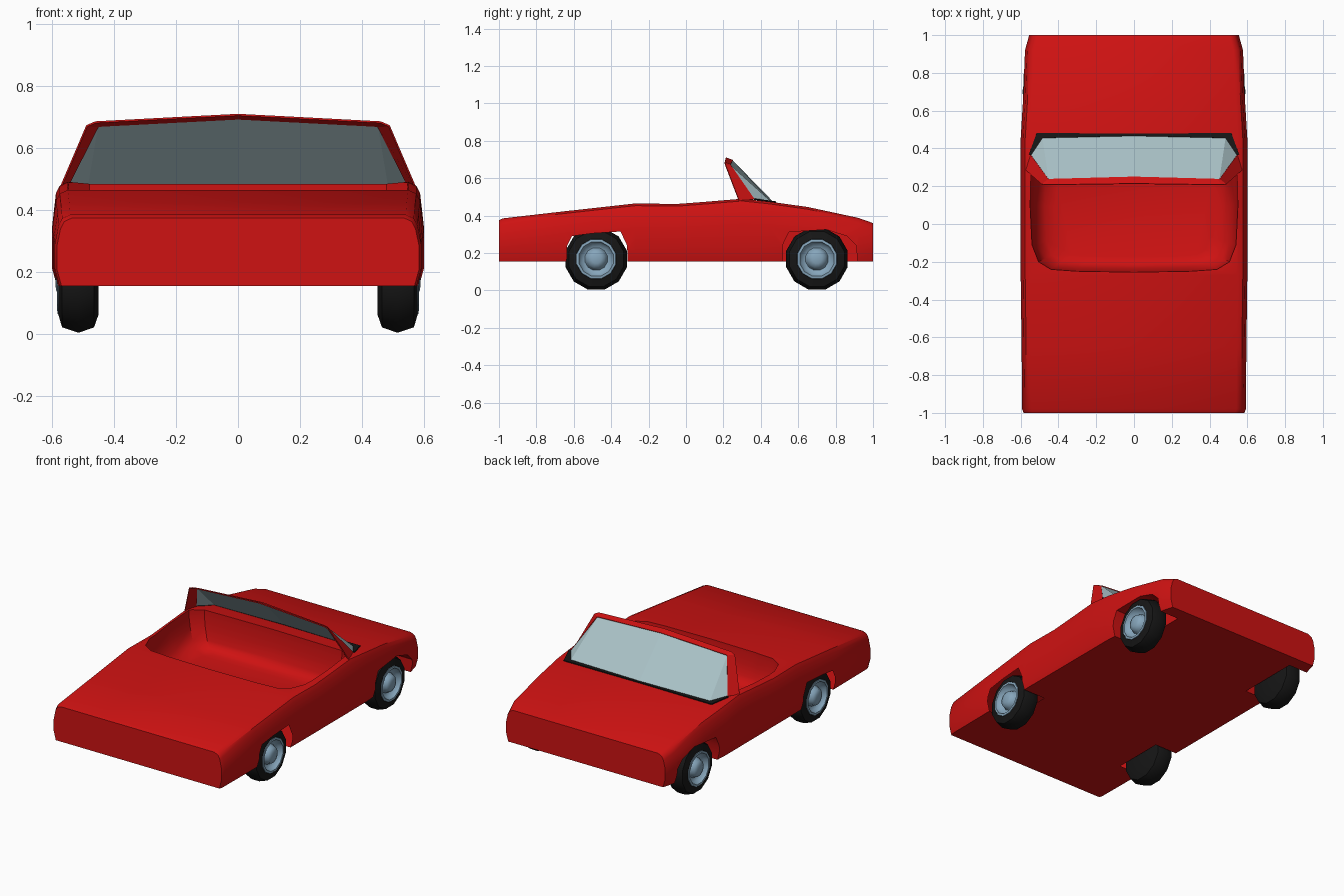
import bpy, bmesh, math

if "Cube" in bpy.data.objects:
    bpy.data.objects.remove(bpy.data.objects["Cube"])


def material(name, rgb):
    m = bpy.data.materials.new(name)
    m.diffuse_color = (*rgb, 1)
    m.use_nodes = True
    m.node_tree.nodes["Principled BSDF"].inputs["Base Color"].default_value = m.diffuse_color
    return m


RED = material("red_paint", (0.62, 0.006, 0.006))
BLACK = material("black_rubber", (0.008, 0.008, 0.008))
RIM = material("pale_blue_metal", (0.24, 0.38, 0.5))
GLASS = material("window_glass", (0.4, 0.54, 0.57))


def make(name, verts, faces, mat=None, smooth=None, recalc=True):
    me = bpy.data.meshes.new(name)
    me.from_pydata(verts, [], faces)
    if recalc:
        bm = bmesh.new()
        bm.from_mesh(me)
        bmesh.ops.remove_doubles(bm, verts=bm.verts, dist=1e-5)
        bmesh.ops.recalc_face_normals(bm, faces=bm.faces)
        bm.to_mesh(me)
        bm.free()
    ob = bpy.data.objects.new(name, me)
    bpy.context.collection.objects.link(ob)
    if mat:
        me.materials.append(mat)
    if smooth:
        shade(ob, smooth)
    return ob


def shade(ob, angle):
    bpy.ops.object.select_all(action='DESELECT')
    ob.select_set(True)
    bpy.context.view_layer.objects.active = ob
    bpy.ops.object.shade_smooth_by_angle(angle=math.radians(angle))


def loft(name, rings, **kw):
    """Closed rings joined in order, with capped ends."""
    n = len(rings[0])
    verts = [p for r in rings for p in r]
    faces = [(i * n + j, i * n + (j + 1) % n, (i + 1) * n + (j + 1) % n, (i + 1) * n + j)
             for i in range(len(rings) - 1) for j in range(n)]
    faces += [tuple(range(n)), tuple(range((len(rings) - 1) * n, len(rings) * n))]
    return make(name, verts, faces, **kw)


# body: cross-sections along y as (y, half width, top height)
def section(y, w, t):
    half = [(w - 0.015, 0.155), (w, 0.21), (w, 0.155 + (t - 0.155) * 0.58),
            (w - 0.012, t - 0.035), (w - 0.024, t - 0.012), (w - 0.05, t)]
    return [(x, y, z) for x, z in half] + [(-x, y, z) for x, z in reversed(half)]


stations = [(-1.0, 0.585, 0.375), (-0.98, 0.592, 0.385), (-0.65, 0.595, 0.423),
            (-0.27, 0.6, 0.465), (-0.05, 0.6, 0.462), (0.12, 0.6, 0.475), (0.3, 0.6, 0.49),
            (0.45, 0.6, 0.474), (0.65, 0.588, 0.446), (0.92, 0.577, 0.388), (1.0, 0.555, 0.36)]
body = loft("body", [section(*s) for s in stations], mat=RED)

# cockpit cutter: rounded outline shrinking towards the floor
outline = [(0.0, -0.255), (0.3, -0.25), (0.44, -0.24), (0.505, -0.2), (0.54, -0.11),
           (0.55, 0.1), (0.545, 0.29), (0.48, 0.35), (0.0, 0.36)]
loop = outline + [(-x, y) for x, y in reversed(outline[1:-1])]
levels = [(0.55, 1.0), (0.45, 1.0), (0.38, 0.975), (0.31, 0.93), (0.275, 0.86), (0.26, 0.75)]
cutters = [loft("cockpit_cutter",
                [[(x * s, 0.06 + (y - 0.06) * s, z) for x, y in loop] for z, s in levels],
                mat=RED)]

# wheel arch cutters
rear_arch = [(-0.64, 0.1), (-0.635, 0.24), (-0.61, 0.29), (-0.5, 0.305),
             (-0.35, 0.315), (-0.315, 0.24), (-0.31, 0.1)]
front_arch = [(0.515, 0.1), (0.52, 0.25), (0.55, 0.312), (0.75, 0.325),
              (0.86, 0.29), (0.91, 0.24), (0.92, 0.1)]
for label, arch in (("rear", rear_arch), ("front", front_arch)):
    for s in (-1, 1):
        cutters.append(loft(label + "_arch_cutter",
                            [[(s * x, y, z) for y, z in arch] for x in (0.43, 0.7)], mat=RED))

for c in cutters:
    mod = body.modifiers.new("cut", 'BOOLEAN')
    mod.operation = 'DIFFERENCE'
    mod.solver = 'EXACT'
    mod.object = c
bpy.context.view_layer.update()
dg = bpy.context.evaluated_depsgraph_get()
cut_mesh = bpy.data.meshes.new_from_object(body.evaluated_get(dg))
body.modifiers.clear()
body.data = cut_mesh
for c in cutters:
    bpy.data.objects.remove(c)

# rear arches open into the hollow shell
bm = bmesh.new()
bm.from_mesh(body.data)
inner = []
for f in bm.faces:
    p = f.calc_center_median()
    if -0.65 < p.y < -0.3 and abs(p.x) < 0.57 and 0.156 < p.z < 0.33:
        inner.append(f)
bmesh.ops.delete(bm, geom=inner, context='FACES')
bm.to_mesh(body.data)
bm.free()
shade(body, 35)

# windscreen: right half of each edge, mirrored
def strip(name, edge_a, edge_b, mat, thick=0.0):
    """Band between two open edges, mirrored over x = 0."""
    verts, faces, n = [], [], len(edge_a)
    for s in (1, -1):
        o = len(verts)
        verts += [(s * x, y, z) for x, y, z in edge_a + edge_b]
        for i in range(n - 1):
            f = (o + i, o + n + i, o + n + i + 1, o + i + 1)
            faces.append(f if s > 0 else f[::-1])
    ob = make(name, verts, faces, mat=mat)
    if thick:
        m = ob.modifiers.new("thickness", 'SOLIDIFY')
        m.thickness = thick
        m.offset = 0
    return ob


top_c, top_s = (0, 0.25, 0.695), (0.452, 0.237, 0.67)
base_s, base_f, base_c = (0.545, 0.365, 0.487), (0.485, 0.455, 0.474), (0, 0.466, 0.474)
pts = [top_c, top_s, base_s, base_f, base_c]
gv = pts + [(-x, y, z) for x, y, z in pts[1:4]]
make("windscreen_glass", gv, [(0, 4, 3, 1), (1, 3, 2), (0, 5, 7, 4), (5, 6, 7)],
     mat=GLASS, recalc=False)

strip("windscreen_frame",
      [top_c, (0.44, 0.238, 0.672), top_s, base_s],
      [(0, 0.213, 0.708), (0.46, 0.207, 0.684), (0.488, 0.21, 0.672), (0.572, 0.285, 0.475)],
      RED, 0.006)
strip("windscreen_seal",
      [base_s, base_f, base_c],
      [(0.556, 0.37, 0.488), (0.515, 0.482, 0.473), (0, 0.478, 0.473)], BLACK, 0.006)


# wheels: twelve-sided lathed tyre and hub
def lathe(name, profile, side, y, mat, angle):
    n = 12
    rings = []
    for k in range(n):
        a = 2 * math.pi * (k + 0.5) / n
        rings.append([(side * x, y + r * math.sin(a), 0.168 + r * math.cos(a))
                      for x, r in profile])
    m = len(profile)
    verts = [p for r in rings for p in r]
    faces = [(k * m + j, k * m + j + 1, (k + 1) % n * m + j + 1, (k + 1) % n * m + j)
             for k in range(n) for j in range(m - 1)]
    make(name, verts, faces, mat=mat, smooth=angle)


tyre = [(0.45, 0.0), (0.45, 0.108), (0.465, 0.152), (0.515, 0.17), (0.568, 0.152),
        (0.58, 0.11), (0.565, 0.1), (0.54, 0.1)]
hub = [(0.565, 0.112), (0.582, 0.108), (0.584, 0.095), (0.558, 0.085), (0.55, 0.062),
       (0.562, 0.055), (0.58, 0.048), (0.588, 0.025), (0.59, 0.0)]
for label, y in (("rear", -0.48), ("front", 0.70)):
    for side_name, s in (("right", 1), ("left", -1)):
        lathe(f"{label}_{side_name}_tyre", tyre, s, y, BLACK, 40)
        lathe(f"{label}_{side_name}_hub", hub, s, y, RIM, 50)
